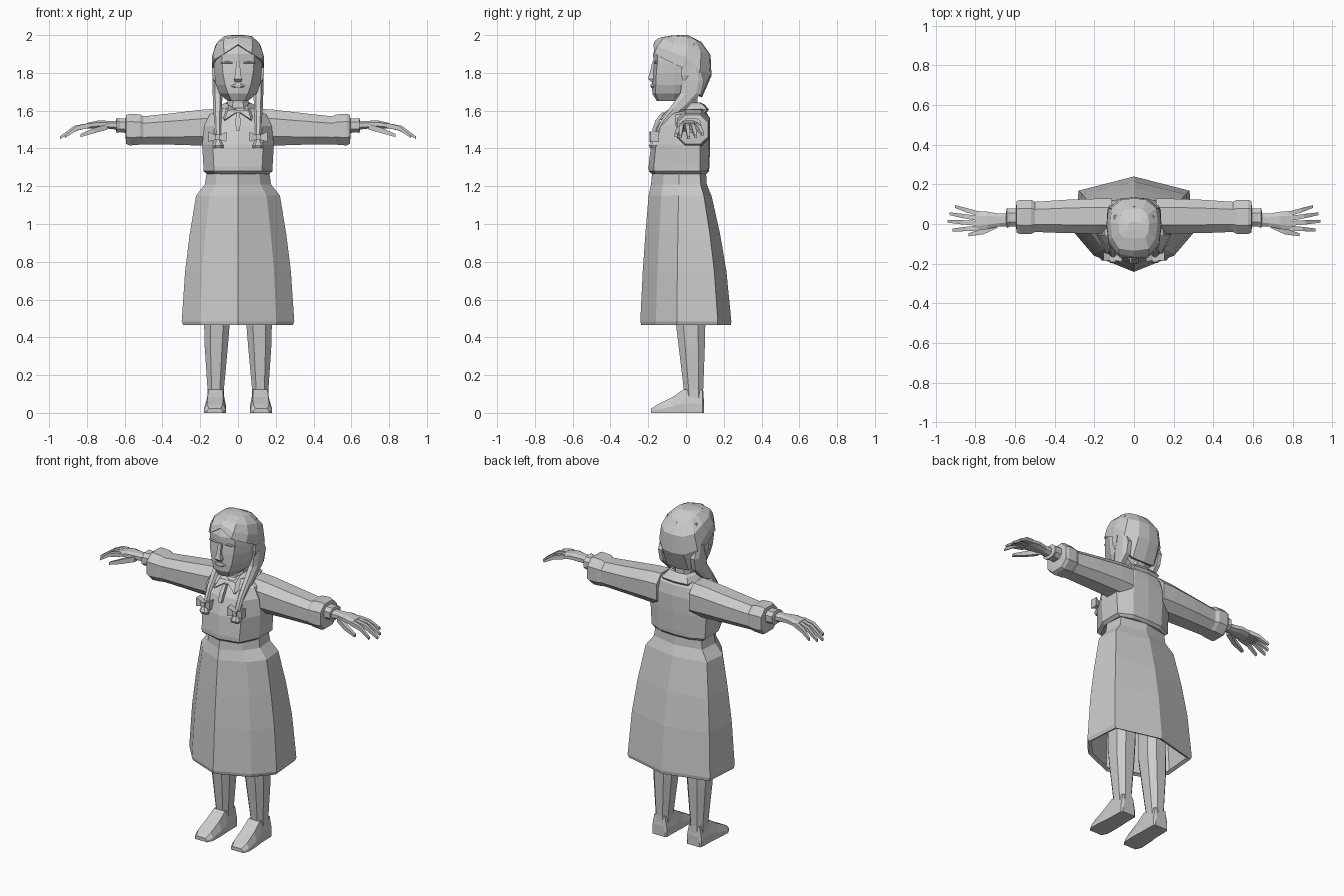
import bpy, bmesh

grey = bpy.data.materials.new("plain grey")
grey.diffuse_color = (0.6, 0.6, 0.6, 1)


def part(name, lofts, mirror=False, caps=True):
    """Skin each list of rings into a flat shaded shell."""
    bm = bmesh.new()
    for rings in lofts:
        vs = [[bm.verts.new(p) for p in r] for r in rings]
        n = len(vs[0])
        for a, b in zip(vs, vs[1:]):
            for i in range(n):
                j = (i + 1) % n
                bm.faces.new((a[i], a[j], b[j], b[i]))
        if caps:
            bm.faces.new(vs[0])
            bm.faces.new(vs[-1])
    bmesh.ops.recalc_face_normals(bm, faces=bm.faces[:])
    me = bpy.data.meshes.new(name)
    bm.to_mesh(me)
    bm.free()
    me.materials.append(grey)
    ob = bpy.data.objects.new(name, me)
    bpy.context.collection.objects.link(ob)
    if mirror:
        ob.modifiers.new("mirror", "MIRROR").use_mirror_merge = False
    return ob


def full(half):
    """Complete a ring from its x >= 0 half, front to back."""
    return list(half) + [(-x, y, z) for x, y, z in reversed(half) if x > 0]


OCT = [(1, .5), (.5, 1), (-.5, 1), (-1, .5), (-1, -.5), (-.5, -1), (.5, -1), (1, -.5)]
BOX = [(1, 1), (-1, 1), (-1, -1), (1, -1)]


def tube(axis, stations, shape=OCT):
    """Rings across an axis; a station is centre x, y, z and two half sizes."""
    if axis == "x":
        return [[(x, y + a * u, z + b * v) for u, v in shape] for x, y, z, a, b in stations]
    return [[(x + a * u, y + b * v, z) for u, v in shape] for x, y, z, a, b in stations]


# Skirt with turned-in hem, open below
def skirt_ring(z, w, f, b):
    return full([(0, f, z), (.68 * w, .66 * f, z), (w, .2 * f, z), (.94 * w, .7 * b, z), (0, b, z)])


part("skirt", [[skirt_ring(*s) for s in [
    (.475, .27, -.215, .215), (.465, .29, -.237, .237), (.485, .298, -.242, .24),
    (.75, .28, -.229, .214), (.95, .255, -.215, .18), (1.15, .222, -.198, .135),
    (1.21, .175, -.185, .11), (1.29, .163, -.178, .105)]]], caps=False)


# Blouse body
def torso_ring(z, w, f, b):
    return full([(0, f, z), (.7 * w, f * .86, z), (w, -.055, z), (w, .075, z),
                 (.55 * w, b * .95, z), (0, b, z)])


part("blouse", [[torso_ring(*s) for s in [
    (1.265, .165, -.18, .108), (1.28, .183, -.197, .122), (1.305, .183, -.198, .124),
    (1.42, .19, -.185, .128), (1.52, .178, -.152, .128), (1.58, .15, -.105, .115),
    (1.615, .085, -.075, .09)]]])

# Sleeves, gathered at the cuff
part("sleeve", [tube("x", [
    (.11, .04, 1.51, .088, .1), (.19, .04, 1.51, .088, .095), (.35, .038, 1.503, .084, .083),
    (.50, .036, 1.496, .076, .074), (.52, .036, 1.5, .086, .08), (.575, .036, 1.5, .086, .084),
    (.592, .036, 1.5, .08, .076), (.595, .034, 1.51, .055, .05)])], mirror=True)
part("cuff", [tube("x", [
    (.58, .033, 1.52, .045, .04), (.625, .033, 1.522, .045, .036),
    (.642, .03, 1.522, .05, .04), (.645, .03, 1.522, .035, .03)])], mirror=True)

# Hands
part("palm", [tube("x", [
    (.62, .022, 1.522, .034, .025), (.68, .02, 1.525, .032, .021),
    (.74, .018, 1.528, .044, .02), (.80, .016, 1.52, .05, .015)])], mirror=True)
fingers = []
for base, tip_x, tip_y, tip_z in [(.052, .903, .088, 1.475), (.028, .932, .052, 1.463),
                                  (.003, .942, .014, 1.457), (-.021, .915, -.03, 1.463)]:
    mid = (base + tip_y) / 2
    fingers.append(tube("x", [
        (.785, base, 1.522, .012, .013), (.5 * (.79 + tip_x), mid, 1.508, .011, .012),
        (tip_x, tip_y, tip_z, .007, .007)], BOX))
fingers.append(tube("x", [(.69, -.004, 1.515, .016, .015), (.76, -.038, 1.495, .014, .014),
                          (.835, -.054, 1.468, .008, .008)], BOX))
part("fingers", fingers, mirror=True)

# Legs and feet
part("leg", [tube("z", [
    (.105, .028, .85, .072, .085), (.112, .025, .46, .067, .077), (.115, .03, .36, .062, .07),
    (.118, .04, .12, .043, .051), (.118, .042, .07, .045, .052)])], mirror=True)
foot = []
for y, w, h, cx in [(.096, .042, .06, .118), (.088, .05, .12, .118), (-.012, .052, .125, .118),
                    (-.07, .057, .085, .12), (-.15, .058, .045, .123), (-.185, .042, .022, .123)]:
    foot.append([(cx - w, y, 0), (cx + w, y, 0), (cx + w, y, h * .4), (cx + w * .72, y, h),
                 (cx - w * .72, y, h), (cx - w, y, h * .4)])
part("foot", [foot], mirror=True)

# Neck, collar and tie
part("neck", [tube("z", [(0, .01, 1.57, .065, .065), (0, .005, 1.64, .055, .056),
                         (0, 0, 1.73, .058, .06)])])
part("collar", [[
    full([(.005, -.07, 1.6), (.05, -.045, 1.63), (.066, .02, 1.642), (.05, .07, 1.642), (0, .078, 1.642)]),
    full([(.006, -.1, 1.603), (.055, -.1, 1.602), (.085, .02, 1.632), (.07, .09, 1.632), (0, .1, 1.632)]),
    full([(.012, -.113, 1.59), (.07, -.14, 1.552), (.108, .0, 1.605), (.09, .112, 1.605), (0, .122, 1.605)]),
    full([(.012, -.095, 1.585), (.07, -.12, 1.546), (.1, .0, 1.59), (.085, .1, 1.59), (0, .11, 1.59)]),
]], caps=False)
part("tie", [tube("z", [(0, -.118, 1.59, .009, .012), (0, -.148, 1.55, .013, .012),
                        (0, -.172, 1.495, .011, .009)], BOX)])


# Head
def face_ring(z, f, x1, y1, x2, x3, b):
    return full([(0, f, z), (x1, y1, z), (x2, -.06, z), (x3, .04, z), (0, b, z)])


part("head", [[face_ring(*s) for s in [
    (1.652, -.155, .035, -.145, .055, .045, .05), (1.69, -.178, .052, -.162, .098, .085, .07),
    (1.735, -.18, .068, -.16, .117, .105, .085), (1.80, -.176, .08, -.157, .125, .115, .095),
    (1.85, -.17, .084, -.152, .127, .118, .1), (1.90, -.175, .085, -.15, .122, .115, .1),
    (1.955, -.15, .07, -.13, .1, .1, .09)]]])
part("nose", [tube("z", [(0, -.17, 1.86, .01, .008), (0, -.177, 1.79, .014, .018),
                         (0, -.18, 1.768, .022, .021), (0, -.172, 1.752, .016, .012)], BOX)])
part("lips", [tube("x", [(-.036, -.168, 1.73, .005, .003), (-.012, -.18, 1.732, .007, .011),
                         (.012, -.18, 1.732, .007, .011), (.036, -.168, 1.73, .005, .003)])])
part("closed_eye", [tube("x", [(.028, -.165, 1.853, .005, .003), (.055, -.162, 1.857, .008, .006),
                               (.09, -.15, 1.853, .005, .003)])], mirror=True)
part("ear", [tube("z", [(.12, -.008, 1.755, .008, .01), (.126, -.006, 1.79, .012, .02),
                        (.126, -.004, 1.825, .012, .022)], BOX)], mirror=True)

# Hair cap with a centre parting, from the hairline up to the crown
part("hair", [[
    full([(0, -.15, 1.945), (.065, -.135, 1.90), (.115, -.09, 1.87), (.118, -.02, 1.83),
          (.11, .03, 1.74), (.07, .06, 1.68), (0, .065, 1.68)]),
    full([(0, -.172, 1.95), (.072, -.168, 1.903), (.127, -.105, 1.868), (.138, -.02, 1.828),
          (.128, .045, 1.73), (.075, .08, 1.675), (0, .085, 1.67)]),
    full([(0, -.165, 1.97), (.077, -.152, 1.94), (.128, -.085, 1.915), (.138, -.005, 1.885),
          (.13, .075, 1.815), (.072, .128, 1.79), (0, .135, 1.785)]),
    full([(0, -.135, 1.988), (.075, -.125, 1.978), (.11, -.07, 1.962), (.12, .01, 1.945),
          (.112, .08, 1.91), (.062, .122, 1.895), (0, .13, 1.895)]),
    full([(0, -.07, 1.998), (.055, -.07, 1.997), (.072, -.045, 1.995), (.077, 0, 1.99),
          (.07, .045, 1.978), (.042, .075, 1.965), (0, .08, 1.965)]),
    full([(0, -.03, 2), (.02, -.03, 2), (.03, -.02, 2), (.03, -.01, 2),
          (.03, 0, 2), (.02, .01, 2), (0, .01, 2)])]])

# Braids swept forward over the shoulders, tied with bows
part("braid", [tube("z", [
    (.112, .035, 1.83, .022, .03), (.11, .038, 1.76, .026, .058), (.108, .025, 1.69, .026, .056),
    (.108, -.045, 1.61, .023, .044), (.107, -.11, 1.54, .019, .027),
    (.106, -.15, 1.465, .016, .02)])], mirror=True)
part("bow", [
    tube("x", [(.06, -.17, 1.462, .022, .027), (.1, -.168, 1.458, .014, .011),
               (.114, -.168, 1.458, .014, .011), (.155, -.165, 1.462, .022, .027)], BOX),
    tube("z", [(.107, -.168, 1.475, .013, .024), (.107, -.168, 1.445, .013, .024)], BOX)], mirror=True)
part("braid_end", [tube("z", [(.107, -.165, 1.45, .012, .014), (.106, -.168, 1.415, .03, .028),
                              (.104, -.168, 1.402, .026, .022)])], mirror=True)
